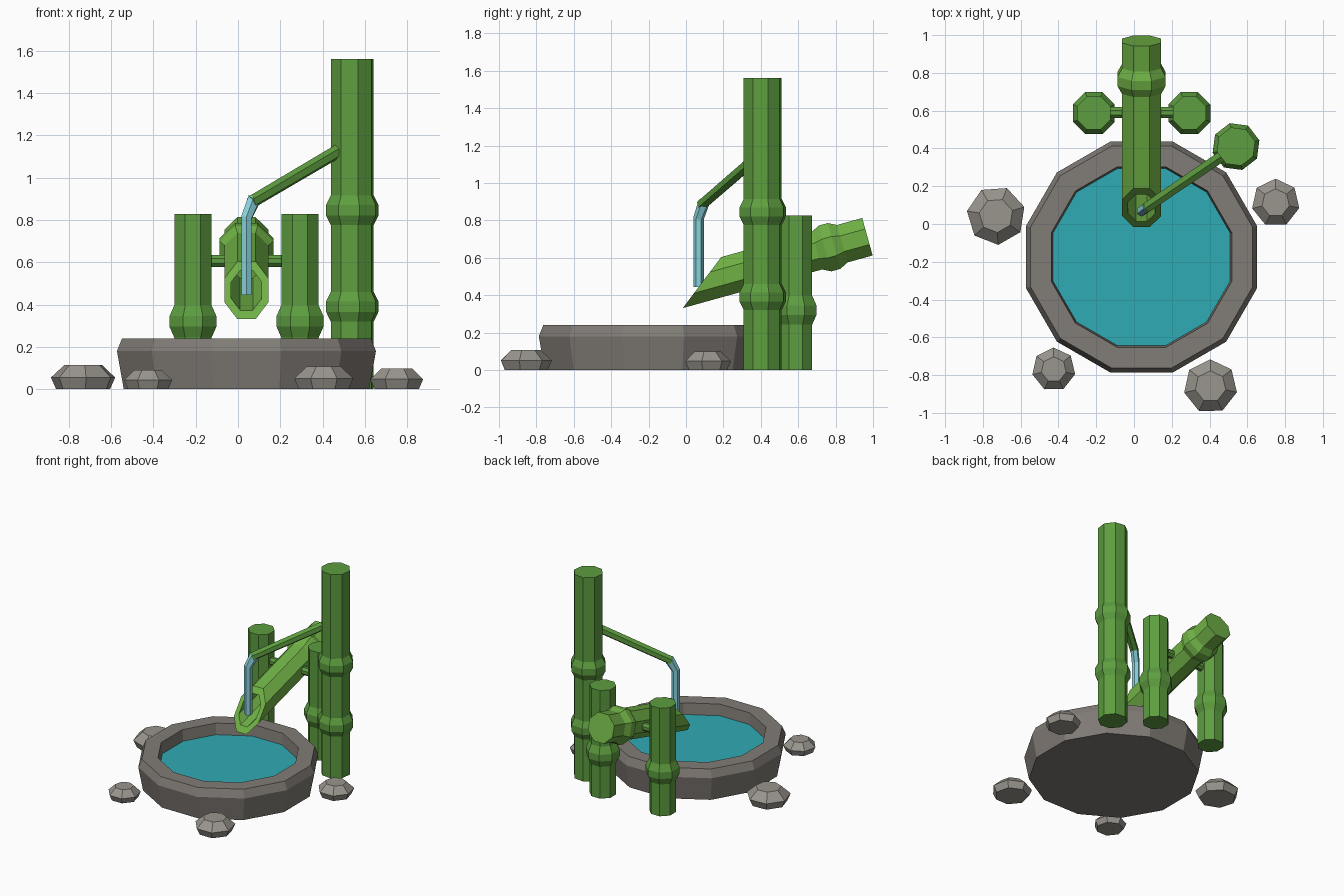
import bpy, bmesh, math
from mathutils import Matrix, Vector

if "Cube" in bpy.data.objects:
    bpy.data.objects.remove(bpy.data.objects["Cube"])


def material(name, rgb):
    m = bpy.data.materials.new(name)
    m.diffuse_color = (*rgb, 1)
    m.use_nodes = True
    m.node_tree.nodes["Principled BSDF"].inputs["Base Color"].default_value = m.diffuse_color
    return m


BAMBOO = material("bamboo", (0.11, 0.34, 0.05))
SPOUT = material("fresh_bamboo", (0.16, 0.44, 0.06))
STONE = material("basin_stone", (0.22, 0.20, 0.18))
ROCK = material("pale_rock", (0.32, 0.30, 0.27))
WATER = material("pool_water", (0.03, 0.41, 0.46))
STREAM = material("stream_water", (0.25, 0.65, 0.72))


def skin(name, rings, mat):
    """Closed flat-shaded solid through a series of equal rings."""
    bm = bmesh.new()
    vs = [[bm.verts.new(p) for p in ring] for ring in rings]
    n = len(vs[0])
    for a, b in zip(vs, vs[1:]):
        for i in range(n):
            j = (i + 1) % n
            bm.faces.new((a[i], a[j], b[j], b[i]))
    bm.faces.new(vs[0][::-1])
    bm.faces.new(vs[-1])
    bmesh.ops.recalc_face_normals(bm, faces=bm.faces)
    me = bpy.data.meshes.new(name)
    bm.to_mesh(me)
    bm.free()
    me.materials.append(mat)
    ob = bpy.data.objects.new(name, me)
    bpy.context.collection.objects.link(ob)
    return ob


def lathe(name, profile, n, turn, place, mat):
    """Profile entries are (radius, height, optional slant of the ring)."""
    rings = []
    for r, z, *slant in profile:
        k = slant[0] if slant else 0
        ring = []
        for i in range(n):
            a = turn + 2 * math.pi * i / n
            x, y = r * math.cos(a), r * math.sin(a)
            ring.append(place @ Vector((x, y, z + k * y)))
        rings.append(ring)
    return skin(name, rings, mat)


def node(z, r, big, half):
    """Swollen joint of a bamboo cane."""
    return [(r, z - half), (big, z - 0.025), (big, z + 0.025), (r, z + half)]


def rod(name, a, b, r0, r1, n, mat):
    a, b = Vector(a), Vector(b)
    place = Matrix.Translation(a) @ (b - a).to_track_quat('Z', 'Y').to_matrix().to_4x4()
    return lathe(name, [(r0, 0), (r1, (b - a).length)], n, math.pi / n, place, mat)


CX = 0.04
FLAT8 = math.pi / 8
C8, C12 = math.cos(FLAT8), math.cos(math.pi / 12)

# Stone basin and its pool
pool_place = Matrix.Translation((CX, -0.175, 0))
basin = [(0.58, 0), (0.612, 0.18), (0.588, 0.24), (0.478, 0.24), (0.465, 0.11)]
lathe("basin", [(r / C12, z) for r, z in basin], 12, math.pi / 12, pool_place, STONE)
lathe("pool_water", [(0.468 / C12, 0.12), (0.47 / C12, 0.155)], 12, math.pi / 12, pool_place, WATER)

# Tall cane with two joints
tall = [(0.105, 0)] + node(0.39, 0.105, 0.128, 0.07) + node(0.845, 0.105, 0.128, 0.07) + [(0.105, 1.56)]
lathe("tall_cane", tall, 8, math.radians(15), Matrix.Translation((0.54, 0.41, 0)), BAMBOO)

# Pair of support posts and the crossbar between them
post = [(0.095, 0)] + node(0.32, 0.095, 0.12, 0.077) + [(0.095, 0.827)]
for side, tag in ((-1, "left"), (1, "right")):
    lathe("support_post_" + tag, post, 8, FLAT8,
          Matrix.Translation((CX + side * 0.253, 0.587, 0)), BAMBOO)
rod("crossbar", (CX - 0.24, 0.59, 0.606), (CX + 0.24, 0.59, 0.606), 0.031, 0.031, 8, BAMBOO)

# Tilted spout: hollow, slant-cut mouth, one joint near the back end
t = math.radians(15.5)
place = Matrix(((1, 0, 0, CX),
                (0, math.sin(t), math.cos(t), 0.97),
                (0, -math.cos(t), math.sin(t), 0.7125),
                (0, 0, 0, 1)))
R, BORE = 0.104 / C8, 0.072 / C8
spout = ([(BORE, -0.45), (BORE, -0.918, -1.3), (R, -0.918, -1.3)]
         + node(-0.21, R, 0.127 / C8, 0.07) + [(R, 0)])
lathe("spout", spout, 8, FLAT8, place, SPOUT)

# Thin feeder branch and the water falling from it
rod("feeder_branch", (0.52, 0.396, 1.153), (0.063, 0.085, 0.884), 0.033, 0.031, 6, BAMBOO)
path = [((0.075, 0.095, 0.895), 0.8), ((CX, 0.067, 0.81), 0.3), ((CX, 0.067, 0.445), 0.0)]
rings = []
for p, lean in path:
    ring = []
    for i in range(6):
        a = math.pi * (i + 0.5) / 3
        x, y = 0.028 * math.cos(a), 0.028 * math.sin(a)
        ring.append(Vector(p) + Vector((x, y, -lean * (0.8 * x + 0.6 * y))))
    rings.append(ring)
skin("water_stream", rings, STREAM)

# Loose rocks around the basin: x, y, radius, height, turn in degrees
for i, (x, y, r, h, turn) in enumerate([(-0.73, 0.045, 0.156, 0.115, 17),
                                        (0.75, 0.112, 0.128, 0.098, 39),
                                        (-0.425, -0.77, 0.116, 0.09, 39),
                                        (0.405, -0.86, 0.143, 0.106, 39)]):
    lathe(f"rock_{i + 1}", [(0.84 * r, 0), (r, 0.48 * h), (0.58 * r, h)], 7,
          math.radians(turn), Matrix.Translation((x, y, 0)), ROCK)
